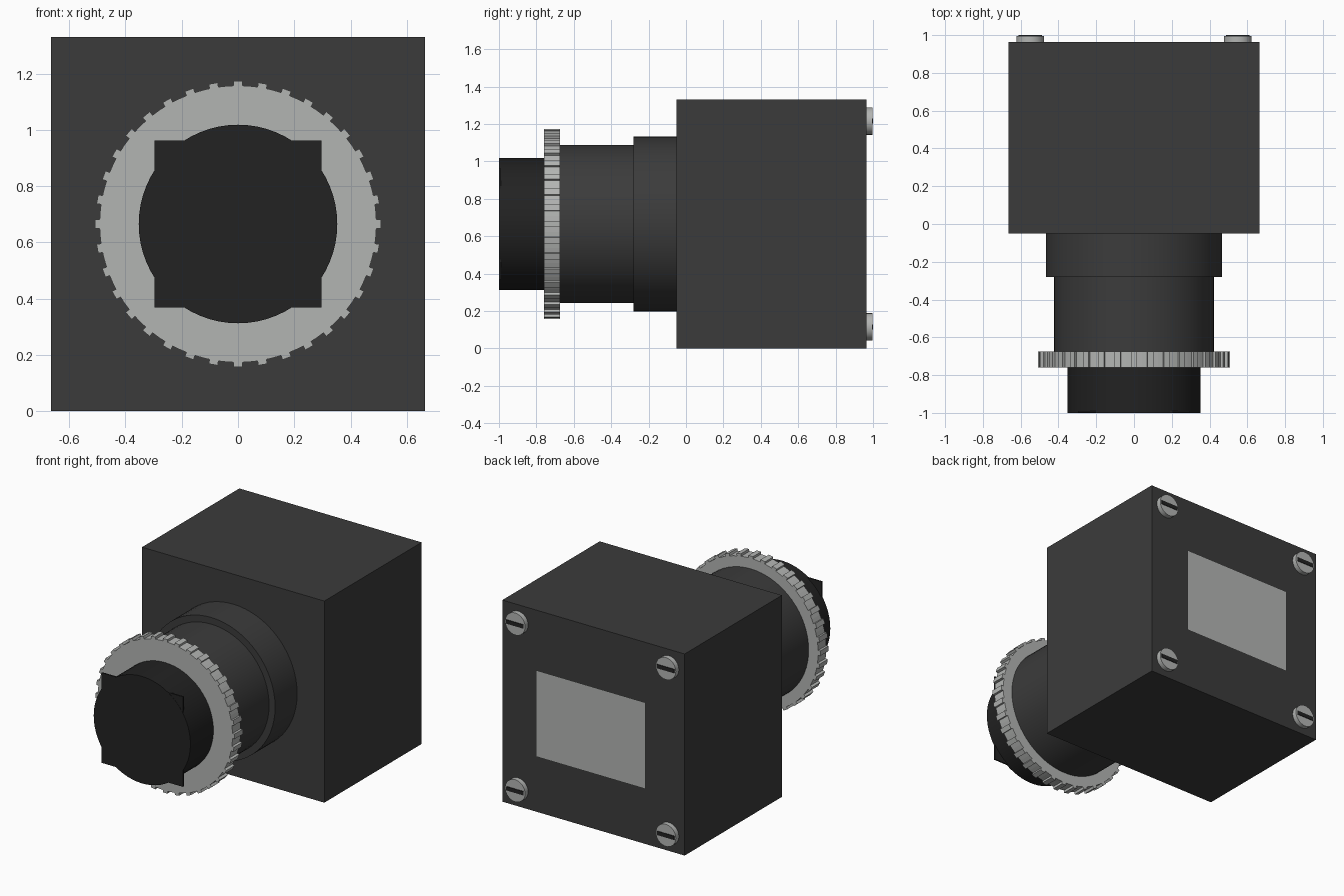
import bpy, bmesh, math
from mathutils import Matrix, Vector

cube = bpy.data.objects.get("Cube")
if cube:
    bpy.data.objects.remove(cube, do_unlink=True)

MID = 0.665  # height of the optical axis, also half the housing width


def material(name, r, g, b):
    m = bpy.data.materials.new(name)
    m.use_nodes = True
    m.diffuse_color = (r, g, b, 1)
    m.node_tree.nodes["Principled BSDF"].inputs["Base Color"].default_value = (r, g, b, 1)
    return m


charcoal = material("charcoal", 0.044, 0.044, 0.044)
black = material("black", 0.016, 0.016, 0.016)
silver = material("silver", 0.45, 0.46, 0.45)


def finish(name, bm, mat, smooth=False):
    bmesh.ops.recalc_face_normals(bm, faces=bm.faces)
    mesh = bpy.data.meshes.new(name)
    bm.to_mesh(mesh)
    bm.free()
    mesh.materials.append(mat)
    ob = bpy.data.objects.new(name, mesh)
    bpy.context.collection.objects.link(ob)
    if smooth:
        bpy.ops.object.select_all(action="DESELECT")
        bpy.context.view_layer.objects.active = ob
        ob.select_set(True)
        bpy.ops.object.shade_smooth_by_angle(angle=math.radians(30))
    return ob


def box(name, center, size, mat):
    bm = bmesh.new()
    bmesh.ops.create_cube(bm, size=1, matrix=Matrix.Translation(center) @ Matrix.Diagonal((*size, 1)))
    return finish(name, bm, mat)


def cylinder(name, x, z, radius, y0, y1, mat, sides=64):
    bm = bmesh.new()
    place = Matrix.Translation((x, (y0 + y1) / 2, z)) @ Matrix.Rotation(math.pi / 2, 4, "X")
    bmesh.ops.create_cone(bm, cap_ends=True, segments=sides, radius1=radius,
                          radius2=radius, depth=y1 - y0, matrix=place)
    return finish(name, bm, mat, True)


def toothed_ring(name, root, tip, y0, y1, teeth, tooth_width, mat):
    bm = bmesh.new()
    pitch = 2 * math.pi / teeth
    half = tooth_width / 2 / tip
    verts = []
    for i in range(teeth):
        for offset, r in ((-half, root), (-half, tip), (half, tip), (half, root), (pitch / 2, root)):
            a = i * pitch + offset
            verts.append(bm.verts.new((r * math.sin(a), y0, MID + r * math.cos(a))))
    face = bm.faces.new(verts)
    grown = bmesh.ops.extrude_face_region(bm, geom=[face])["geom"]
    moved = [g for g in grown if isinstance(g, bmesh.types.BMVert)]
    bmesh.ops.translate(bm, verts=moved, vec=Vector((0, y1 - y0, 0)))
    return finish(name, bm, mat)


# Housing
box("housing", (0, 0.457, MID), (1.33, 1.014, 1.33), charcoal)

# Lens assembly, from the housing forwards
cylinder("lens_mount", 0, MID, 0.467, -0.28, -0.045, charcoal)
cylinder("lens_barrel", 0, MID, 0.423, -0.69, -0.275, charcoal)
toothed_ring("focus_ring", 0.492, 0.508, -0.76, -0.675, 36, 0.033, silver)
cylinder("front_tube", 0, MID, 0.353, -1.0, -0.75, black)
box("front_plate", (0, -0.994, MID), (0.594, 0.009, 0.594), black)

# Rear label, standing just off the back face
bm = bmesh.new()
bm.faces.new([bm.verts.new((x * 0.4, 0.994, MID + z * 0.285))
              for x, z in ((1, -1), (-1, -1), (-1, 1), (1, 1))])
label = finish("rear_label", bm, silver)
if label.data.polygons[0].normal.y < 0:
    label.data.flip_normals()

# Corner screws with dark slots
for side, sx in (("left", 1), ("right", -1)):
    for level, sz in (("upper", 1), ("lower", -1)):
        x, z = sx * 0.55, MID + sz * 0.55
        cylinder(f"{level}_{side}_screw", x, z, 0.073, 0.955, 0.996, silver, 32)
        box(f"{level}_{side}_screw_slot", (x, 0.9955, z), (0.125, 0.009, 0.026), black)
